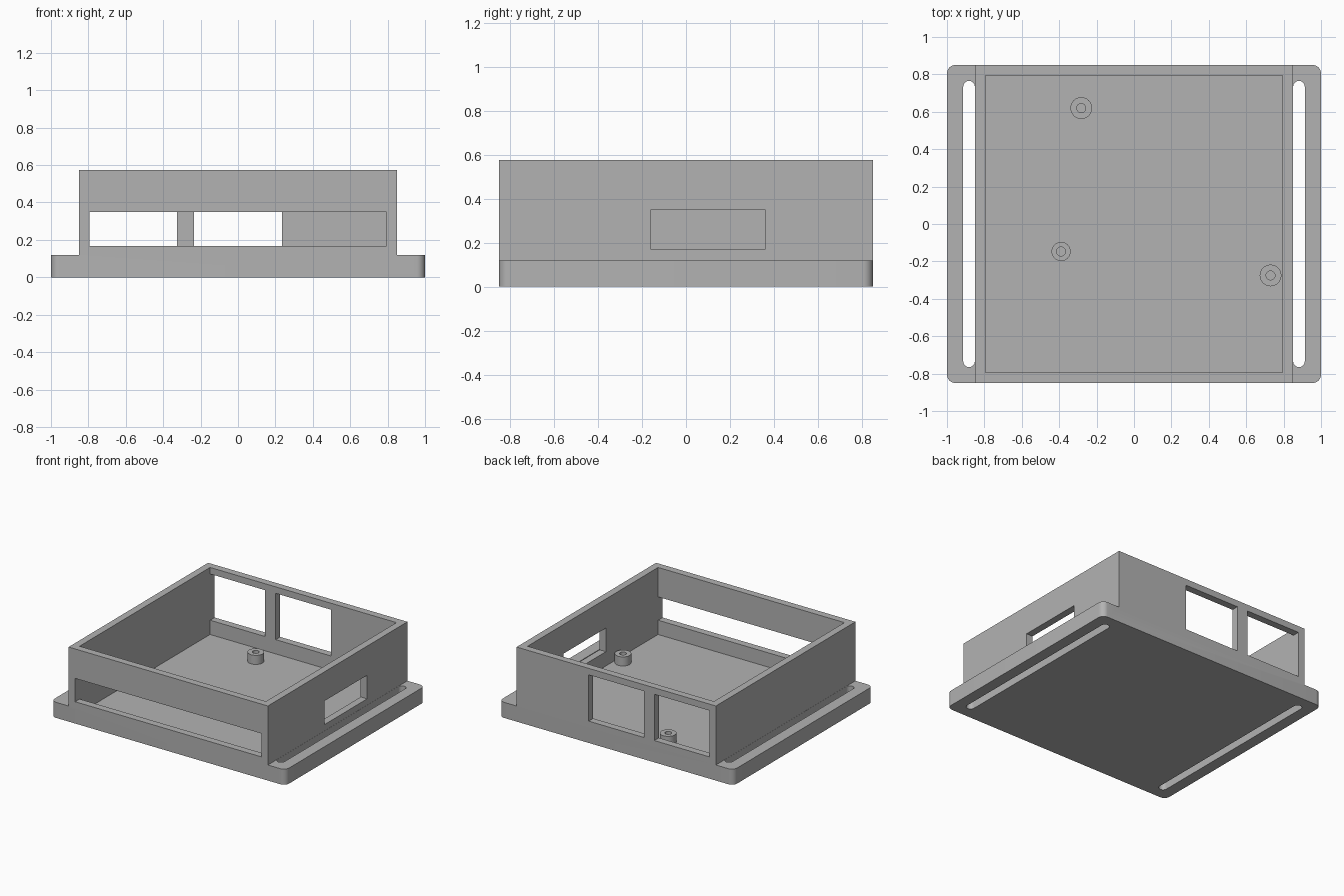
import bpy, bmesh, math
from mathutils import Vector

if "Cube" in bpy.data.objects:
    bpy.data.objects.remove(bpy.data.objects["Cube"], do_unlink=True)

GREY = (0.45, 0.45, 0.45, 1)
mat = bpy.data.materials.new("plain grey")
mat.use_nodes = True
mat.diffuse_color = GREY
mat.node_tree.nodes["Principled BSDF"].inputs["Base Color"].default_value = GREY

WALL, INNER, TOP, FLANGE, FLOOR = 0.85, 0.795, 0.575, 0.12, 0.058


def add_object(name, bm):
    bmesh.ops.recalc_face_normals(bm, faces=bm.faces)
    mesh = bpy.data.meshes.new(name)
    bm.to_mesh(mesh)
    bm.free()
    mesh.materials.append(mat)
    obj = bpy.data.objects.new(name, mesh)
    bpy.context.collection.objects.link(obj)
    return obj


def prism(bm, points, direction):
    """Extrude a closed outline of 3D points."""
    face = bm.faces.new([bm.verts.new(p) for p in points])
    ext = bmesh.ops.extrude_face_region(bm, geom=[face])["geom"]
    verts = [g for g in ext if isinstance(g, bmesh.types.BMVert)]
    bmesh.ops.translate(bm, verts=verts, vec=Vector(direction))


def box(name, x, y, z):
    bm = bmesh.new()
    corners = [(x[0], y[0]), (x[1], y[0]), (x[1], y[1]), (x[0], y[1])]
    prism(bm, [(px, py, z[0]) for px, py in corners], (0, 0, z[1] - z[0]))
    return add_object(name, bm)


def slot(name, cx, radius, half_length):
    """Upright cutter with rounded ends, running along y."""
    pts = []
    for end, start in ((1, 0), (-1, math.pi)):
        for i in range(17):
            a = start + math.pi * i / 16
            pts.append((cx + radius * math.cos(a),
                        end * (half_length - radius) + radius * math.sin(a), -0.1))
    bm = bmesh.new()
    prism(bm, pts, (0, 0, 0.3))
    return add_object(name, bm)


def smooth(obj):
    bpy.ops.object.select_all(action='DESELECT')
    obj.select_set(True)
    bpy.context.view_layer.objects.active = obj
    bpy.ops.object.shade_smooth_by_angle(angle=math.radians(30))


# Case block: stepped front profile run front to back, flange corners rounded
half = [(1, 0), (1, FLANGE), (WALL, FLANGE), (WALL, TOP)]
outline = half + [(-x, z) for x, z in reversed(half)]
bm = bmesh.new()
prism(bm, [(x, -WALL, z) for x, z in outline], (0, 2 * WALL, 0))
corners = [e for e in bm.edges
           if all(abs(v.co.x) > 0.99 for v in e.verts)
           and abs(e.verts[0].co.z - e.verts[1].co.z) > 0.1]
bmesh.ops.bevel(bm, geom=corners, offset=0.045, segments=8, profile=0.5, affect='EDGES')
case = add_object("case", bm)

# Cavity, wall openings and strap slots
EDGE = INNER - 0.001
cutters = [
    box("cavity_cutter", (-INNER, INNER), (-INNER, INNER), (FLOOR, 0.8)),
    box("front_opening_cutter", (-EDGE, EDGE), (-1, -0.7), (0.168, 0.348)),
    box("right_opening_cutter", (0.7, 1.1), (-0.16, 0.36), (0.168, 0.35)),
    box("back_opening_cutter", (-EDGE, -0.325), (0.7, 1), (0.168, 0.525)),
    box("back_opening_cutter", (-0.235, 0.235), (0.7, 1), (0.168, 0.525)),
    slot("left_slot_cutter", 0.882, 0.031, 0.765),
    slot("right_slot_cutter", -0.882, 0.031, 0.765),
]
bpy.context.view_layer.objects.active = case
for cutter in cutters:
    cutter.hide_render = True
    mod = case.modifiers.new("cut", 'BOOLEAN')
    mod.operation = 'DIFFERENCE'
    mod.solver = 'EXACT'
    mod.object = cutter
    bpy.ops.object.modifier_apply(modifier=mod.name)
    bpy.data.objects.remove(cutter, do_unlink=True)
smooth(case)


# Standoffs: hollow posts on the floor, spun from a wall section
def standoff(name, x, y, radius, hole=0.024, height=0.128):
    bm = bmesh.new()
    section = [(hole, FLOOR), (hole, height), (radius, height), (radius, FLOOR)]
    verts = [bm.verts.new((r, 0, z)) for r, z in section]
    edges = [bm.edges.new(pair) for pair in zip(verts, verts[1:])]
    bmesh.ops.spin(bm, geom=verts + edges, cent=(0, 0, 0), axis=(0, 0, 1),
                   angle=2 * math.pi, steps=32)
    bmesh.ops.remove_doubles(bm, verts=bm.verts, dist=0.0005)
    obj = add_object(name, bm)
    obj.location = (x, y, 0)
    smooth(obj)


standoff("back_standoff", -0.282, 0.62, 0.058)
standoff("middle_standoff", -0.39, -0.147, 0.051)
standoff("side_standoff", 0.73, -0.275, 0.058)
